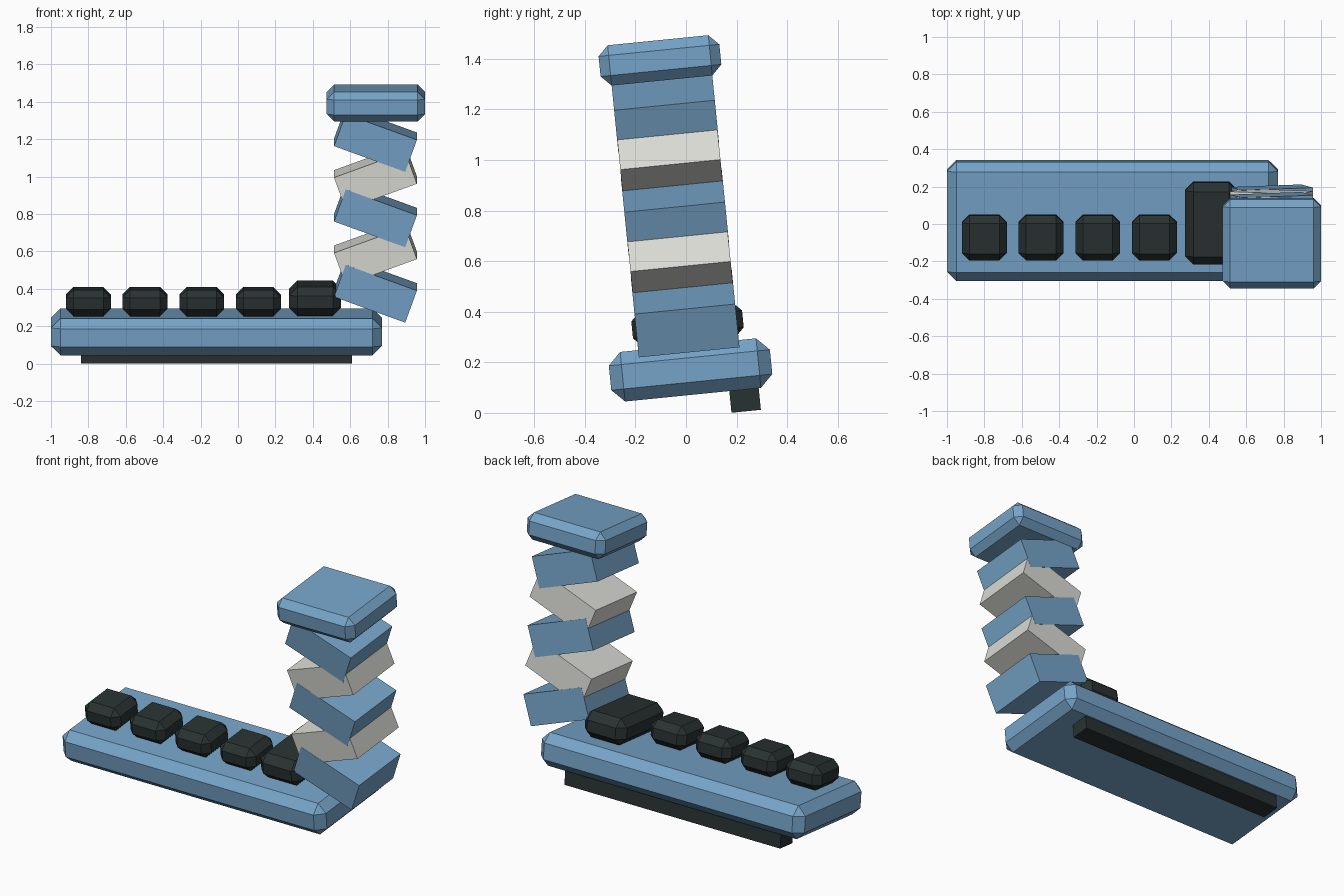
import bpy, bmesh, math
from mathutils import Matrix, Vector

cube = bpy.data.objects.get("Cube")
if cube:
    bpy.data.objects.remove(cube, do_unlink=True)

LEAN = math.atan(0.1)   # whole model is pitched, back edge up
UP = Vector((0, -math.sin(LEAN), math.cos(LEAN)))


def material(name, rgb):
    m = bpy.data.materials.new(name)
    m.use_nodes = True
    m.diffuse_color = (*rgb, 1)
    m.node_tree.nodes["Principled BSDF"].inputs["Base Color"].default_value = (*rgb, 1)
    return m


BLUE = material("sky blue", (0.18, 0.37, 0.58))
WHITE = material("warm white", (0.72, 0.72, 0.68))
DARK = material("charcoal", (0.022, 0.031, 0.031))


def block(name, center, size, mat, bevel=0, roll=0):
    """Leaning box with optional chamfer and sideways roll."""
    bm = bmesh.new()
    bmesh.ops.create_cube(bm, size=1)
    bmesh.ops.scale(bm, vec=size, verts=bm.verts)
    if bevel:
        bmesh.ops.bevel(bm, geom=bm.edges[:], offset=bevel, segments=1,
                        profile=0.5, affect='EDGES')
    mesh = bpy.data.meshes.new(name)
    bm.to_mesh(mesh)
    bm.free()
    mesh.materials.append(mat)
    ob = bpy.data.objects.new(name, mesh)
    bpy.context.collection.objects.link(ob)
    ob.matrix_world = (Matrix.Translation(center) @ Matrix.Rotation(LEAN, 4, 'X')
                       @ Matrix.Rotation(roll, 4, 'Y'))
    return ob


# Base slab and the foot strip under its back edge
block("base", (-0.115, 0.018, 0.17), (1.77, 0.64, 0.197), BLUE, 0.05)
block("foot_strip", (-0.115, 0.232, 0.066), (1.45, 0.117, 0.12), DARK)

# Row of small keys and one large key
for i in range(4):
    block(f"small_key_{i + 1}", (-0.8 + 0.303 * i, -0.072, 0.332),
          (0.24, 0.242, 0.142), DARK, 0.04)
block("large_key", (0.412, 0.006, 0.35), (0.28, 0.44, 0.157), DARK, 0.045)

# Zigzag stack of alternately rolled slabs
foot = Vector((0.735, -0.003, 0.394))
for i in range(5):
    blue = i % 2 == 0
    block(f"stack_slab_{i + 1}", foot + UP * 0.2025 * i,
          (0.405, 0.4 if blue else 0.398, 0.183),
          BLUE if blue else WHITE, roll=math.radians(20 if blue else -20))

# Cap on top of the stack
block("cap", (0.737, -0.103, 1.394), (0.525, 0.48, 0.16), BLUE, 0.04)
